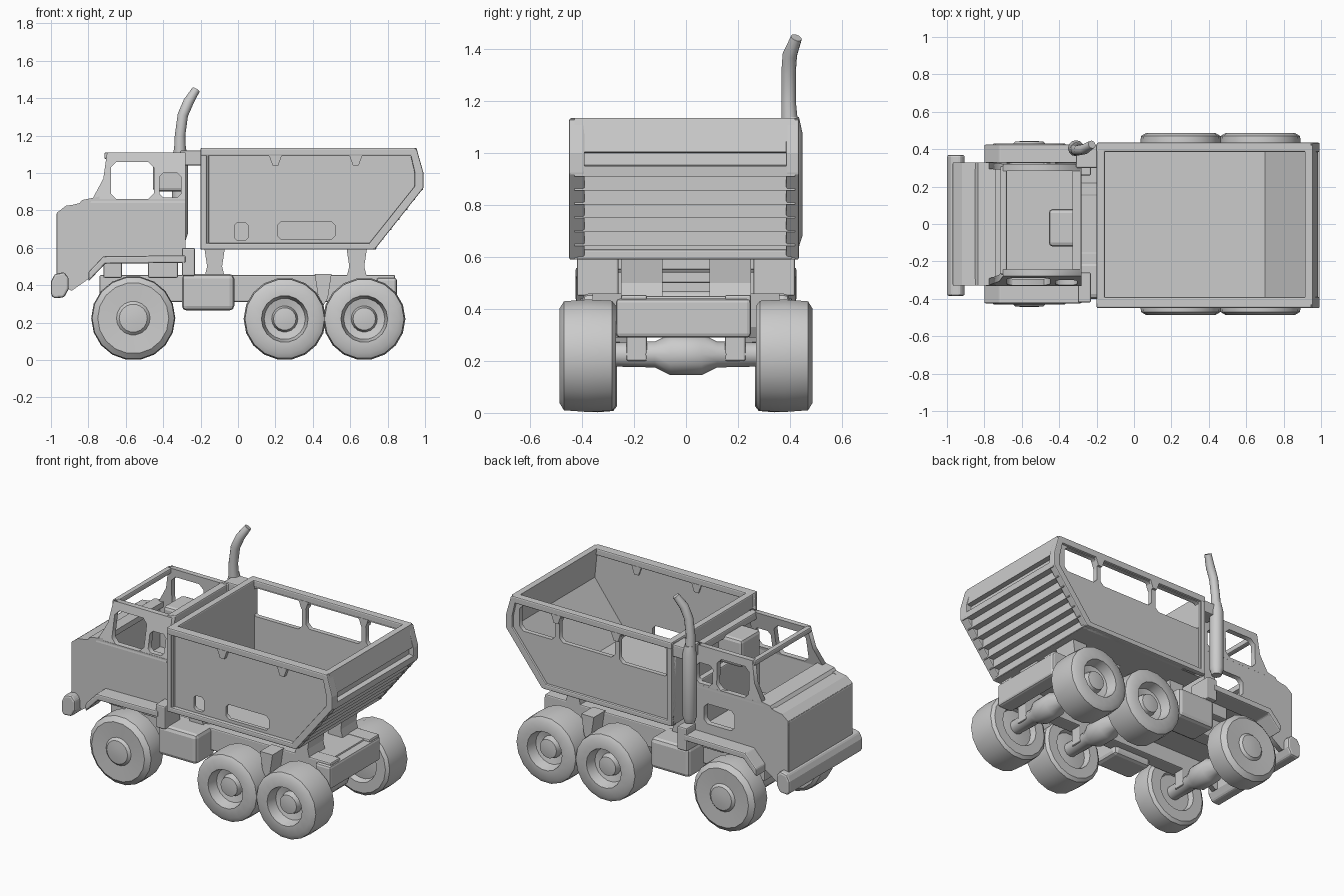
import bpy, bmesh, math
from mathutils import Vector


def select(ob):
    bpy.ops.object.select_all(action='DESELECT')
    ob.select_set(True)
    bpy.context.view_layer.objects.active = ob


def finish(name, bm, smooth=False, bevel=0.0):
    bmesh.ops.recalc_face_normals(bm, faces=bm.faces)
    me = bpy.data.meshes.new(name)
    bm.to_mesh(me)
    bm.free()
    ob = bpy.data.objects.new(name, me)
    bpy.context.collection.objects.link(ob)
    if bevel:
        m = ob.modifiers.new("bevel", 'BEVEL')
        m.width, m.segments = bevel, 2
    if smooth:
        select(ob)
        bpy.ops.object.shade_smooth_by_angle(angle=math.radians(35))
    return ob


def prism(name, pts, y0, y1, bevel=0.0):
    """Extrude an x-z outline along y."""
    bm = bmesh.new()
    a = [bm.verts.new((x, y0, z)) for x, z in pts]
    b = [bm.verts.new((x, y1, z)) for x, z in pts]
    bm.faces.new(a)
    bm.faces.new(b[::-1])
    for i in range(len(pts)):
        j = (i + 1) % len(pts)
        bm.faces.new((a[i], b[i], b[j], a[j]))
    return finish(name, bm, bevel=bevel)


def box(name, x0, x1, y0, y1, z0, z1, bevel=0.008):
    return prism(name, [(x0, z0), (x1, z0), (x1, z1), (x0, z1)], y0, y1, bevel)


def panel(name, outline, holes, y0, y1, z_base=0.0, lean=0.0):
    """Upright x-z sheet with openings; lean tilts it in y above z_base."""
    cu = bpy.data.curves.new(name, 'CURVE')
    cu.dimensions, cu.fill_mode, cu.extrude = '2D', 'BOTH', (y1 - y0) / 2
    for loop in [outline] + holes:
        sp = cu.splines.new('POLY')
        sp.points.add(len(loop) - 1)
        for p, (x, z) in zip(sp.points, loop):
            p.co = (x, z, 0, 1)
        sp.use_cyclic_u = True
    ob = bpy.data.objects.new(name, cu)
    bpy.context.collection.objects.link(ob)
    ob.rotation_euler.x = math.pi / 2
    ob.location.y = (y0 + y1) / 2
    select(ob)
    bpy.ops.object.convert(target='MESH')
    for v in ob.data.vertices:
        v.co.z -= lean * (v.co.y - z_base)
    return ob


def hole(x0, x1, z0, z1, c=0.025):
    """Rectangle with cut corners."""
    return [(x0 + c, z0), (x1 - c, z0), (x1, z0 + c), (x1, z1 - c),
            (x1 - c, z1), (x0 + c, z1), (x0, z1 - c), (x0, z0 + c)]


def skin(name, rings):
    """Join equal rings of points into a capped, smooth solid."""
    bm = bmesh.new()
    rings = [[bm.verts.new(p) for p in r] for r in rings]
    for a, b in zip(rings, rings[1:]):
        for i in range(len(a)):
            j = (i + 1) % len(a)
            bm.faces.new((a[i], a[j], b[j], b[i]))
    bm.faces.new(rings[0])
    bm.faces.new(rings[-1][::-1])
    return finish(name, bm, smooth=True)


def lathe(name, x, z, prof, side, n=18):
    """Spin an (r, y) profile around a y axis at x, z."""
    ang = [2 * math.pi * i / n for i in range(n)]
    return skin(name, [[(x + r * math.cos(t), side * y, z + r * math.sin(t)) for t in ang] for r, y in prof])


def tube(name, pts, radii, n=12):
    """Round bar through points with a radius at each point."""
    pts = [Vector(p) for p in pts]
    rings = []
    for k, p in enumerate(pts):
        d = (pts[min(k + 1, len(pts) - 1)] - pts[max(k - 1, 0)]).normalized()
        u = Vector((1, 0, 0)) if abs(d.y) > 0.9 else d.cross(Vector((0, 1, 0))).normalized()
        v = d.cross(u)
        rings.append([p + radii[k] * (u * math.cos(t) + v * math.sin(t))
                      for t in (2 * math.pi * i / n for i in range(n))])
    return skin(name, rings)


# wheels: dished rear rims, flat front covers
REAR = [(0.05, 0.30), (0.12, 0.31), (0.13, 0.27), (0.195, 0.27), (0.215, 0.285), (0.22, 0.38),
        (0.213, 0.47), (0.185, 0.487), (0.125, 0.487), (0.11, 0.42), (0.07, 0.41), (0.06, 0.45), (0.03, 0.455)]
FRONT = [(0.05, 0.30), (0.12, 0.30), (0.13, 0.265), (0.2, 0.265), (0.22, 0.28), (0.225, 0.34),
         (0.22, 0.405), (0.19, 0.43), (0.09, 0.425), (0.075, 0.44), (0.03, 0.445)]
for s, tag in ((-1, "near"), (1, "far")):
    lathe("front_wheel_" + tag, -0.56, 0.224, FRONT, s)
    lathe("middle_wheel_" + tag, 0.25, 0.22, REAR, s)
    lathe("rear_wheel_" + tag, 0.675, 0.22, REAR, s)

# axles with differential bulge and spring mounts
for x, tag in ((-0.56, "front"), (0.25, "middle"), (0.675, "rear")):
    tube(tag + "_axle", [(x, y, 0.225) for y in (-0.35, -0.12, -0.06, 0.06, 0.12, 0.35)],
         [0.045, 0.05, 0.08, 0.08, 0.05, 0.045])
    for s in (-1, 1):
        box(tag + "_axle_mount", x - 0.05, x + 0.05, s * 0.19 - 0.04, s * 0.19 + 0.04, 0.2, 0.33)

# chassis
for s in (-1, 1):
    box("chassis_rail", -0.74, 0.84, s * 0.2 - 0.05, s * 0.2 + 0.05, 0.31, 0.455)
    box("side_tank", -0.3, -0.02, s * 0.3 - 0.1, s * 0.3 + 0.1, 0.265, 0.46, 0.025)
    prism("suspension_bracket", [(0.41, 0.46), (0.5, 0.46), (0.48, 0.33), (0.455, 0.29), (0.43, 0.33)],
          s * 0.3 - 0.06, s * 0.3 + 0.06)
    box("tank_bracket", -0.3, -0.23, s * 0.34 - 0.08, s * 0.34 + 0.08, 0.45, 0.6)
    for x in (-0.125, 0.635):
        prism("bed_mount", [(x - 0.055, 0.44), (x + 0.055, 0.44), (x + 0.04, 0.5), (x + 0.055, 0.6),
                            (x - 0.055, 0.6), (x - 0.04, 0.5)], s * 0.17 - 0.08, s * 0.17 + 0.08)
box("chassis_plate", -0.74, 0.8, -0.18, 0.18, 0.41, 0.45)
box("rear_crossmember", 0.74, 0.85, -0.27, 0.25, 0.29, 0.44, 0.015)

# dump bed
SIDE = [(-0.2, 0.59), (0.73, 0.59), (0.985, 0.92), (0.985, 1.0), (0.95, 1.13), (-0.2, 1.13)]
panel("bed_near_side", SIDE, [hole(-0.02, 0.055, 0.64, 0.735, 0.015), hole(0.21, 0.52, 0.645, 0.74, 0.02)],
      -0.425, -0.40)
panel("bed_far_side", SIDE, [hole(-0.17, 0.185, 0.90, 1.085), hole(0.215, 0.615, 0.92, 1.085),
                             hole(0.645, 0.9, 0.92, 1.085)], 0.39, 0.42)
for y0, y1, tag in ((-0.45, -0.39, "near"), (0.385, 0.435, "far")):
    box("bed_rail_" + tag, -0.2, 0.95, y0, y1, 1.09, 1.135)
    box("bed_front_post_" + tag, -0.2, -0.165, y0, y1, 0.59, 1.1)
    box("bed_sill_" + tag, -0.2, 0.73, y0, y1, 0.59, 0.625)
    prism("bed_tail_post_" + tag, [(0.73, 0.59), (0.992, 0.92), (0.992, 1.0), (0.955, 1.13), (0.915, 1.13),
                                   (0.945, 1.0), (0.945, 0.93), (0.69, 0.61)], y0, y1, 0.006)
    for x in (0.2, 0.63):
        prism("bed_rib_" + tag, [(x - 0.035, 1.095), (x - 0.015, 1.04), (x + 0.015, 1.04), (x + 0.035, 1.095)], y0, y1)
box("bed_floor", -0.19, 0.74, -0.42, 0.41, 0.59, 0.63)
box("bed_front_wall", -0.2, -0.155, -0.44, 0.425, 0.59, 1.135)
# stepped sloping tail with a slot under the upper panel
tail = []
for i in range(6):
    x, z = 0.735 + 0.255 * i / 6, 0.59 + 0.32 * i / 6
    tail += [(x, z), (x, z + 0.32 / 6)]
tail += [(0.99, 0.91), (0.992, 0.95), (0.96, 0.955), (0.955, 1.0), (0.985, 1.005), (0.955, 1.135),
         (0.915, 1.135), (0.935, 0.94), (0.70, 0.63), (0.70, 0.59)]
prism("bed_tail", tail, -0.43, 0.42)

# flush hood and cab flanks, leaning window frames, fender ledges
FLANK = [(-0.965, 0.42), (-0.89, 0.37), (-0.79, 0.44), (-0.71, 0.53), (-0.28, 0.55), (-0.28, 0.86),
         (-0.77, 0.86), (-0.92, 0.82), (-0.965, 0.79)]
FRAME = [(-0.79, 0.84), (-0.28, 0.84), (-0.28, 1.11), (-0.7, 1.11), (-0.72, 0.97)]
for s, tag, lean in ((-1, "near", 0.2), (1, "far", -0.04)):
    lo, hi = sorted((s * 0.295, s * 0.33))
    panel("cab_flank_" + tag, FLANK, [hole(-0.58, -0.36, 0.62, 0.75)] if s > 0 else [], lo, hi)
    panel("window_frame_" + tag, FRAME, [hole(-0.68, -0.45, 0.86, 1.06, 0.03), hole(-0.42, -0.305, 0.87, 1.0, 0.02)],
          lo, hi, 0.85, lean)
    lo, hi = sorted((s * 0.29, s * 0.425))
    prism("fender_" + tag, [(-0.8, 0.42), (-0.71, 0.515), (-0.28, 0.52), (-0.28, 0.56), (-0.72, 0.555), (-0.8, 0.47)],
          lo, hi, 0.008)
    box("cab_mount_" + tag, -0.48, -0.32, s * 0.25 - 0.05, s * 0.25 + 0.05, 0.44, 0.57)
    box("front_mount_" + tag, -0.72, -0.62, s * 0.25 - 0.05, s * 0.25 + 0.05, 0.44, 0.57)

# hood top, nose, cowl and bumper
prism("hood_top", [(-0.965, 0.76), (-0.965, 0.79), (-0.92, 0.825), (-0.85, 0.835), (-0.835, 0.855), (-0.74, 0.875),
                   (-0.74, 0.84), (-0.92, 0.79)], -0.33, 0.33)
box("nose_plate", -0.97, -0.935, -0.33, 0.33, 0.42, 0.79)
box("firewall", -0.80, -0.765, -0.32, 0.32, 0.5, 0.85)
prism("bumper", [(-1.0, 0.35), (-0.985, 0.33), (-0.93, 0.335), (-0.905, 0.38), (-0.905, 0.44), (-0.93, 0.47),
                 (-0.98, 0.46), (-1.0, 0.42)], -0.385, 0.37, 0.012)

# cab floor, rear wall, roof frame and air box
box("cab_floor", -0.79, -0.29, -0.32, 0.32, 0.54, 0.575)
box("cab_rear_wall", -0.32, -0.28, -0.32, 0.32, 0.55, 0.88)
box("roof_rear_bar", -0.33, -0.28, -0.27, 0.31, 1.06, 1.11)
box("roof_front_bar", -0.715, -0.68, -0.27, 0.31, 1.075, 1.11)
box("air_box", -0.455, -0.28, -0.12, 0.08, 0.9, 1.08, 0.02)

# exhaust stack on the far side
tube("muffler", [(-0.31, 0.405, z) for z in (0.64, 0.68, 1.08, 1.14)], [0.03, 0.043, 0.043, 0.03])
tube("exhaust_pipe", [(-0.31, 0.4, 1.1), (-0.31, 0.395, 1.2), (-0.295, 0.395, 1.31),
                      (-0.265, 0.4, 1.38), (-0.225, 0.425, 1.445)], [0.033, 0.028, 0.028, 0.028, 0.022])
box("exhaust_bracket", -0.31, -0.18, 0.3, 0.42, 1.04, 1.12)
